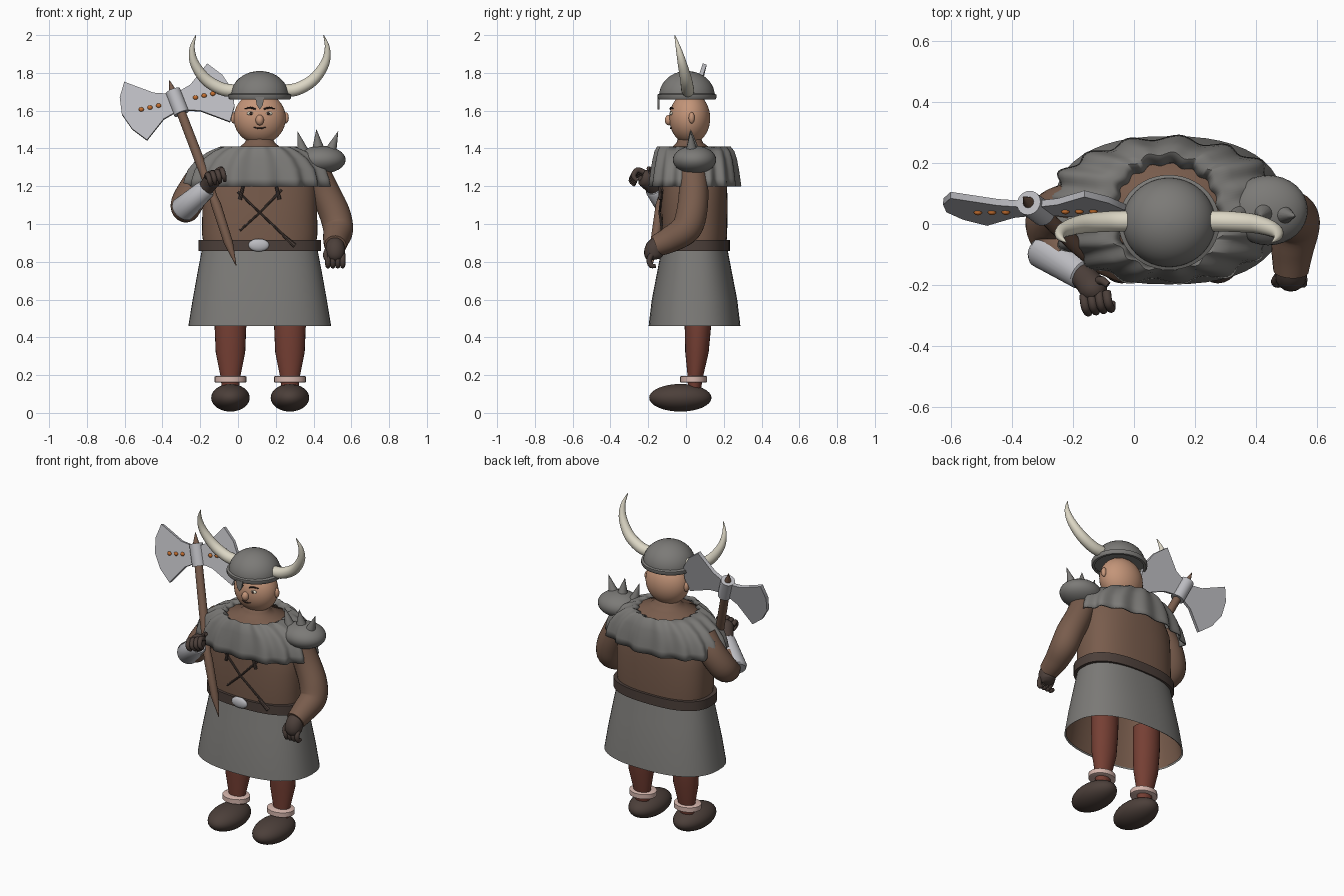
import bpy, bmesh, math
from mathutils import Vector, Matrix

if "Cube" in bpy.data.objects:
    bpy.data.objects.remove(bpy.data.objects["Cube"])


def material(name, rgb):
    m = bpy.data.materials.new(name)
    m.diffuse_color = (*rgb, 1)
    m.use_nodes = True
    m.node_tree.nodes["Principled BSDF"].inputs["Base Color"].default_value = m.diffuse_color
    return m


GREY = material("iron grey", (0.20, 0.195, 0.185))
STEEL = material("light steel", (0.50, 0.50, 0.53))
IVORY = material("ivory", (0.72, 0.68, 0.56))
SKIN = material("skin", (0.55, 0.30, 0.19))
BROWN = material("brown tunic", (0.19, 0.108, 0.073))
LEATHER = material("dark leather", (0.072, 0.050, 0.042))
RED = material("red brown wool", (0.18, 0.05, 0.034))
PINK = material("pale fur", (0.66, 0.46, 0.41))
COPPER = material("copper", (0.56, 0.16, 0.03))
DARK = material("dark hair", (0.035, 0.02, 0.016))


def finish(name, bm, mat, angle=40):
    bmesh.ops.recalc_face_normals(bm, faces=bm.faces)
    me = bpy.data.meshes.new(name)
    bm.to_mesh(me)
    bm.free()
    me.materials.append(mat)
    for p in me.polygons:
        p.use_smooth = True
    me.set_sharp_from_angle(angle=math.radians(angle))
    ob = bpy.data.objects.new(name, me)
    bpy.context.collection.objects.link(ob)
    return ob


def skin_rings(name, rings, mat, caps=True, angle=40):
    """Bridge a list of equally long point rings."""
    bm = bmesh.new()
    vs = [[bm.verts.new(p) for p in r] for r in rings]
    n = len(vs[0])
    for a, b in zip(vs, vs[1:]):
        for i in range(n):
            bm.faces.new((a[i], a[(i + 1) % n], b[(i + 1) % n], b[i]))
    if caps:
        bm.faces.new(vs[0])
        bm.faces.new(vs[-1])
    return finish(name, bm, mat, angle)


def oval(z, cx, cy, rx, ry, power=2.0, n=48, wave=None):
    pts = []
    for i in range(n):
        t = 2 * math.pi * i / n
        c, s = math.cos(t), math.sin(t)
        k = 1 + (wave(t) if wave else 0)
        pts.append((cx + rx * k * math.copysign(abs(c) ** (2 / power), c),
                    cy + ry * k * math.copysign(abs(s) ** (2 / power), s), z))
    return pts


def tube(name, pts, mat, n=16, steps=1):
    """Round tube along (x, y, z, radius) points, smoothed when steps > 1."""
    p = [Vector(q) for q in pts]
    path = []
    for i in range(len(p) - 1):
        a, b, c, d = p[max(i - 1, 0)], p[i], p[i + 1], p[min(i + 2, len(p) - 1)]
        for k in range(steps):
            t = k / steps
            path.append(b if steps == 1 else 0.5 * (2 * b + (c - a) * t + (2 * a - 5 * b + 4 * c - d) * t * t
                                                    + (3 * b - a - 3 * c + d) * t ** 3))
    path.append(p[-1])
    rings, side = [], None
    for i, q in enumerate(path):
        d = (path[min(i + 1, len(path) - 1)] - path[max(i - 1, 0)]).xyz.normalized()
        side = d.orthogonal() if side is None else side - d * side.dot(d)
        side.normalize()
        up = d.cross(side)
        rings.append([q.xyz + q.w * (side * math.cos(2 * math.pi * j / n) + up * math.sin(2 * math.pi * j / n))
                      for j in range(n)])
    return skin_rings(name, rings, mat)


def ball(name, loc, rad, mat, n=32):
    bm = bmesh.new()
    bmesh.ops.create_uvsphere(bm, u_segments=n, v_segments=n // 2, radius=1,
                              matrix=Matrix.Translation(loc) @ Matrix.Diagonal((*rad, 1)))
    return finish(name, bm, mat)


CX, CY = 0.115, 0.045

# legs, cuffs and boots
for side, x in (("right", -0.04), ("left", 0.275)):
    ball(f"{side}_boot", (x, -0.03, 0.08), (0.102, 0.165, 0.073), LEATHER)
    skin_rings(f"{side}_leg", [oval(z, x, y, rx, ry, n=24) for z, y, rx, ry in
                               ((0.13, .045, .045, .035), (0.2, .05, .054, .042), (0.32, .058, .078, .062),
                                (0.46, .063, .084, .07), (0.6, .065, .085, .072))], RED)
    skin_rings(f"{side}_fur_cuff", [oval(z, x, 0.04, r, r * 0.85, n=24) for z, r in
                                    ((.16, .075), (.163, .084), (.192, .084), (.196, .075))], PINK)

# skirt with brown lining
skin_rings("skirt", [oval(z, CX, CY, rx, ry, 2.4) for z, rx, ry in
                     ((0.46, .378, .243), (0.6, .355, .226), (0.75, .328, .197), (0.88, .303, .172))], GREY, False)
skin_rings("skirt_lining", [oval(z, CX, CY, rx, ry, 2.4) for z, rx, ry in
                            ((0.465, .37, .235), (0.6, .347, .218), (0.85, .295, .165))], BROWN, False)

# torso with neck
skin_rings("torso", [oval(z, CX, y, rx, ry, p) for z, y, rx, ry, p in
                     ((0.84, CY, .29, .165, 2.5), (0.95, CY, .306, .173, 2.5), (1.1, CY, .303, .175, 2.5),
                      (1.22, CY, .30, .172, 2.4), (1.32, .04, .26, .168, 2.2), (1.385, .03, .205, .168, 2),
                      (1.405, .025, .11, .1, 2), (1.43, .02, .08, .07, 2), (1.47, .02, .06, .055, 2))], BROWN, angle=70)

# belt and buckle
skin_rings("belt", [oval(z, CX, CY, .325 - d, .187 - d, 2.5) for z, d in
                    ((.856, .03), (.856, 0), (.915, 0), (.915, .03))], LEATHER)
ball("buckle", (0.11, -0.14, 0.888), (0.055, 0.018, 0.034), STEEL)

# crossed chest cords and hanging toggles
tube("chest_cord_a", [(.0, -.125, 1.17, .007), (.115, -.14, 1.06, .006), (.3, -.115, .885, .007)], LEATHER, 8)
tube("chest_cord_b", [(.23, -.125, 1.18, .007), (.115, -.14, 1.06, .006), (.01, -.125, .965, .006)], LEATHER, 8)
tube("cord_toggle", [(.24, -.13, .94, .008), (.3, -.122, .885, .013)], LEATHER, 8)
for i, x in enumerate((.03, .2)):
    tube(f"cord_tassel_{i}", [(x, -.14, 1.21, .008), (x + (.02 if i else -.02), -.135, 1.13, .01)], LEATHER, 8)


# pleated shoulder cape
def pleat(amount):
    return lambda t: amount * (math.cos(17 * t + 0.8 * math.sin(2 * t)) + 0.35 * math.cos(7 * t + 1))


cape = skin_rings("cape", [oval(z, CX - .008, y, rx, ry, 2.1, 170, pleat(a)) for z, y, rx, ry, a in
                           ((1.39, .03, .165, .165, .035), (1.41, .04, .195, .19, .035), (1.385, .043, .255, .207, .03),
                            (1.345, CY, .315, .218, .03), (1.29, CY, .363, .228, .032), (1.24, CY, .38, .234, .036),
                            (1.2, CY, .386, .238, .042))], GREY, False, 70)
cape.modifiers.new("thickness", "SOLIDIFY").thickness = 0.008

# spiked shoulder guard
ball("shoulder_guard", (0.44, 0.045, 1.34), (0.13, 0.115, 0.074), GREY)
for i, (a, b) in enumerate((((.345, .03, 1.38), (.315, .02, 1.49)), ((.425, .035, 1.4), (.415, .025, 1.5)),
                            ((.49, .03, 1.385), (.53, .025, 1.49)))):
    tube(f"shoulder_spike_{i}", [(*a, .032), (*b, .001)], GREY, 16)

# lowered left arm and glove
tube("left_arm", [(.40, .03, 1.3, .075), (.455, .04, 1.18, .078), (.51, .03, 1.06, .082), (.53, .0, .975, .08),
                  (.52, -.08, .92, .07), (.515, -.155, .885, .058)], BROWN, 24, 5)
tube("left_glove_palm", [(.515, -.13, .90, .045), (.515, -.165, .87, .052), (.515, -.172, .83, .048),
                         (.515, -.17, .81, .03)], LEATHER, 16, 3)
for i in range(4):
    x = .476 + .026 * i
    tube(f"left_finger_{i}", [(x, -.18, .84, .015), (x, -.195, .81, .0145), (x, -.185, .78, .014),
                              (x, -.16, .778, .01)], LEATHER, 10, 3)
tube("left_thumb", [(.475, -.17, .865, .015), (.463, -.19, .835, .014), (.47, -.2, .81, .01)], LEATHER, 10, 3)

# raised right arm, bracer and glove
tube("right_arm", [(-.16, .05, 1.3, .075), (-.225, .05, 1.2, .08), (-.275, .015, 1.11, .08), (-.27, -.045, 1.08, .07),
                   (-.22, -.11, 1.135, .055)], BROWN, 24, 5)
tube("right_bracer", [(-.30, -.075, 1.07, .06), (-.295, -.08, 1.075, .068), (-.17, -.165, 1.185, .052),
                      (-.165, -.168, 1.19, .045)], STEEL, 24)
tube("right_glove_palm", [(-.18, -.16, 1.18, .04), (-.15, -.19, 1.215, .044), (-.13, -.22, 1.245, .046),
                          (-.12, -.24, 1.255, .028)], LEATHER, 16, 3)
for i in range(4):
    x, y, z = -.165 + .025 * i, -.235 + .004 * i, 1.25 + .008 * i
    tube(f"right_finger_{i}", [(x, y, z, .015), (x + .005, y - .035, z + .012, .0145),
                               (x + .015, y - .055, z - .02, .014), (x + .02, y - .035, z - .045, .01)], LEATHER, 10, 3)
tube("right_thumb", [(-.12, -.19, 1.25, .016), (-.105, -.185, 1.285, .014), (-.085, -.2, 1.295, .011)], LEATHER, 10, 3)

# axe handle with its pointed ends
tube("axe_handle", [(-.363, .088, 1.76, .002), (-.345, .07, 1.70, .02), (-.32, .05, 1.64, .024), (-.19, -.07, 1.3, .026),
                    (-.13, -.125, 1.14, .022), (-.115, -.135, 1.1, .026), (-.05, -.165, .9, .024),
                    (-.01, -.18, .78, .002)], BROWN, 16)
CENTER, ACROSS, ALONG = Vector((-.322, .052, 1.645)), Vector((.976, .01, .215)), Vector((-.36, .27, .92))
FRONT = ALONG.cross(ACROSS).normalized()
if FRONT.y > 0:
    FRONT.negate()
top, bottom = CENTER + ALONG * .065, CENTER - ALONG * .065
tube("axe_socket", [(*bottom, .041), (*top, .041)], STEEL, 24)

# double axe blades with copper studs
half = [(.02, .05), (.1, .075), (.225, .167), (.278, .09), (.3, 0)]
outline = half + [(u, -w) for u, w in half[-2::-1]]
for side, s in (("outer", -1), ("inner", 1)):
    rings = [[CENTER + ACROSS * (s * u) + ALONG * w + FRONT * d for u, w in outline] for d in (-.011, .011)]
    skin_rings(f"axe_blade_{side}", rings, STEEL)
    for i in range(3):
        ball(f"axe_stud_{side}_{i}", CENTER + ACROSS * (s * (.1 + .047 * i)) + FRONT * .012, (.014, .01, .012), COPPER, 12)

# head and face
ball("head", (CX, .02, 1.56), (.138, .108, .137), SKIN, 40)
ball("nose", (CX, -.09, 1.55), (.022, .022, .028), SKIN, 20)
for side, s in (("right", -1), ("left", 1)):
    ball(f"{side}_ear", (CX + s * .138, .03, 1.562), (.016, .016, .03), SKIN, 16)
    ball(f"{side}_eye", (CX + s * .048, -.075, 1.585), (.02, .01, .01), IVORY, 16)
    ball(f"{side}_pupil", (CX + s * .046, -.083, 1.585), (.008, .005, .008), DARK, 12)
    tube(f"{side}_eyebrow", [(CX + s * .022, -.083, 1.608, .004), (CX + s * .05, -.079, 1.616, .005),
                             (CX + s * .08, -.067, 1.61, .002)], DARK, 8, 3)
tube("mouth", [(CX - .032, -.078, 1.512, .002), (CX, -.082, 1.506, .004), (CX + .032, -.078, 1.512, .002)], DARK, 8, 3)

# helmet dome, brim and nose guard
dome = [(math.sin(a), math.cos(a)) for a in (i * math.pi / 20 for i in range(11))]
skin_rings("helmet_dome", [oval(1.68 + .13 * h, CX, .005, max(r, .01) * .153, max(r, .01) * .147) for r, h in dome], GREY)
skin_rings("helmet_brim", [oval(z, CX, .005, r, r * .94) for z, r in
                           ((1.66, .145), (1.66, .16), (1.668, .166), (1.685, .166), (1.692, .152))], GREY, False)
skin_rings("nose_guard", [[(CX + x, y + d, z) for x, z in ((-.024, 1.672), (.024, 1.672), (.016, 1.63), (0, 1.605),
                                                          (-.016, 1.63))] for y, d in ((-.152, 0), (-.152, .012))], GREY)

# mirrored horns
for side, s in (("right", -1), ("left", 1)):
    tube(f"{side}_horn", [(CX + s * .13, .01, 1.705, .034), (CX + s * .2, .008, 1.715, .034), (CX + s * .285, .0, 1.765, .031),
                          (CX + s * .345, -.02, 1.85, .024), (CX + s * .358, -.04, 1.93, .014),
                          (CX + s * .338, -.06, 2.0, .002)], IVORY, 20, 5)
